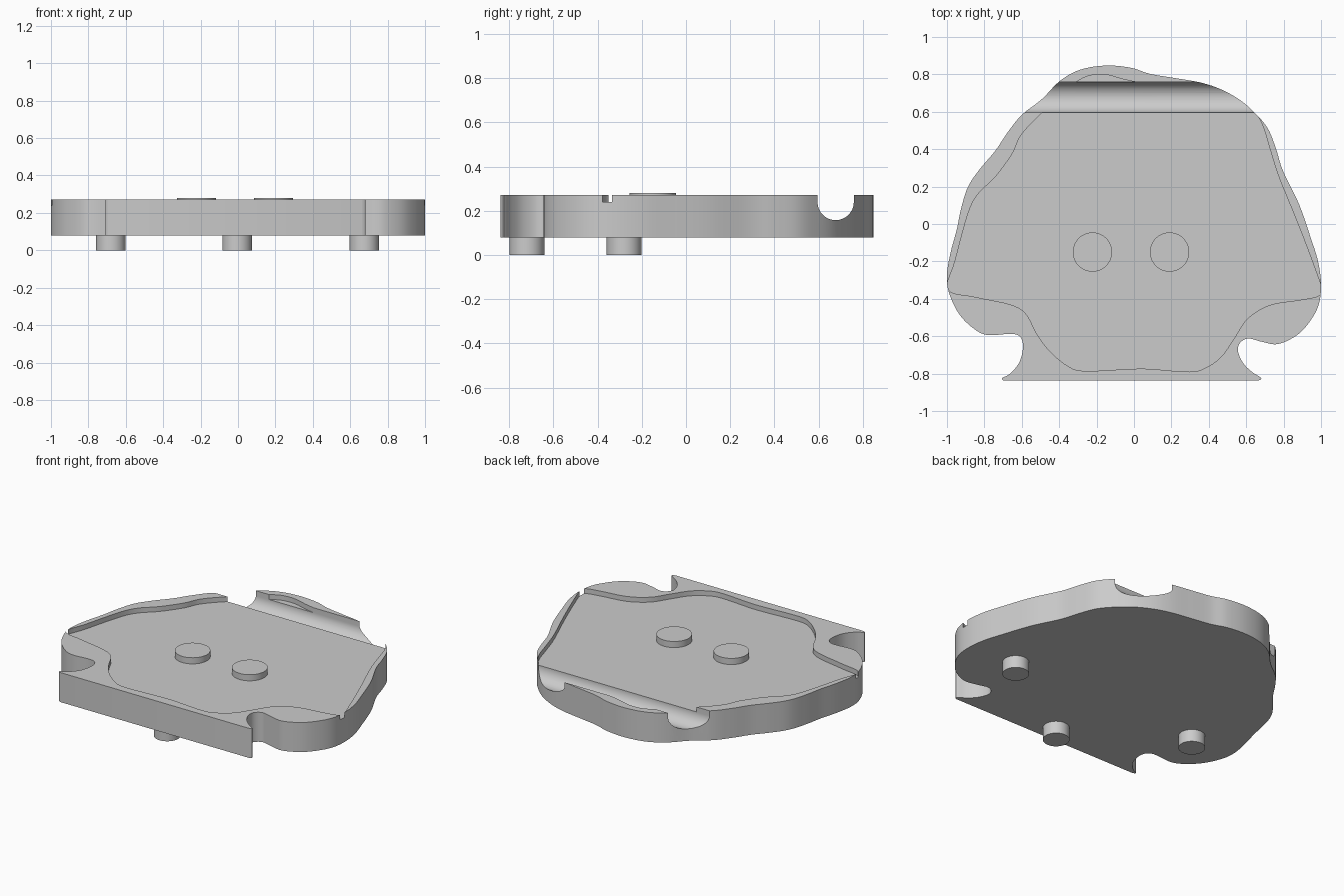
import bpy, bmesh, math
from mathutils import Matrix, Vector

if "Cube" in bpy.data.objects:
    bpy.data.objects.remove(bpy.data.objects["Cube"])

grey = bpy.data.materials.new("plain grey")
grey.diffuse_color = (0.6, 0.6, 0.6, 1)
grey.use_nodes = True
grey.node_tree.nodes["Principled BSDF"].inputs["Base Color"].default_value = grey.diffuse_color


def spline(points, closed, steps=5):
    """Smooth curve through the points (Catmull-Rom)."""
    pts = [Vector(p) for p in points]
    n = len(pts)
    pick = (lambda i: pts[i % n]) if closed else (lambda i: pts[min(max(i, 0), n - 1)])
    out = []
    for i in range(n if closed else n - 1):
        a, b, c, d = (pick(i + k) for k in (-1, 0, 1, 2))
        for s in range(steps):
            t = s / steps
            out.append(0.5 * (2 * b + (c - a) * t + (2 * a - 5 * b + 4 * c - d) * t * t
                              + (3 * b - a - 3 * c + d) * t ** 3))
    if not closed:
        out.append(pts[-1])
    return out


def prism(name, profile, h0, h1, matrix=Matrix()):
    """Extrude a flat profile between two heights."""
    bm = bmesh.new()
    face = bm.faces.new([bm.verts.new((p[0], p[1], h0)) for p in profile])
    top = bmesh.ops.extrude_face_region(bm, geom=[face])["geom"]
    bmesh.ops.translate(bm, vec=(0, 0, h1 - h0),
                        verts=[v for v in top if isinstance(v, bmesh.types.BMVert)])
    bmesh.ops.recalc_face_normals(bm, faces=bm.faces)
    bm.transform(matrix)
    mesh = bpy.data.meshes.new(name)
    bm.to_mesh(mesh)
    bm.free()
    mesh.materials.append(grey)
    obj = bpy.data.objects.new(name, mesh)
    bpy.context.collection.objects.link(obj)
    return obj


def activate(obj):
    bpy.ops.object.select_all(action='DESELECT')
    obj.select_set(True)
    bpy.context.view_layer.objects.active = obj


def smooth(obj):
    activate(obj)
    bpy.ops.object.shade_smooth_by_angle(angle=math.radians(30))


def cut(obj, cutter):
    activate(obj)
    mod = obj.modifiers.new("cut", 'BOOLEAN')
    mod.operation, mod.solver, mod.object = 'DIFFERENCE', 'EXACT', cutter
    bpy.ops.object.modifier_apply(modifier=mod.name)
    bpy.data.objects.remove(cutter)


def circle(x, y, r, n=48):
    return [(x + r * math.cos(2 * math.pi * i / n), y + r * math.sin(2 * math.pi * i / n))
            for i in range(n)]


# Wavy plate outline, clockwise from the front left tip to the front right tip
outline = [
    (-.695, -.838), (-.706, -.825), (-.663, -.80), (-.615, -.743), (-.594, -.668),
    (-.604, -.61), (-.652, -.587), (-.78, -.594), (-.856, -.56), (-.936, -.48),
    (-.99, -.364), (-1, -.267), (-.98, -.15), (-.947, -.027), (-.925, .08),
    (-.888, .198), (-.824, .294), (-.743, .39), (-.674, .492), (-.60, .583),
    (-.492, .668), (-.396, .765), (-.29, .824), (-.155, .847), (-.02, .836),
    (.085, .803), (.22, .78), (.353, .757), (.46, .722), (.567, .663),
    (.652, .588), (.717, .508), (.76, .40), (.797, .283), (.882, .107),
    (.947, -.08), (.984, -.2), (1, -.32), (.988, -.43), (.941, -.52),
    (.872, -.594), (.77, -.642), (.685, -.63), (.61, -.612), (.567, -.636),
    (.556, -.68), (.583, -.743), (.63, -.79), (.68, -.824), (.663, -.838)]
plate = prism("plate", spline(outline, False), 0.08, 0.272)

# Shallow pocket in the top
pocket = [
    (-.171, .80), (-.02, .765), (.25, .722), (.49, .685), (.626, .61), (.684, .535),
    (.727, .40), (.775, .25), (.877, 0), (.968, -.24), (1.003, -.35), (.985, -.385),
    (.888, -.406), (.727, -.433), (.61, -.503), (.54, -.604), (.47, -.706),
    (.39, -.765), (.30, -.79), (.085, -.775), (-.02, -.775), (-.262, -.786),
    (-.353, -.76), (-.45, -.68), (-.519, -.588), (-.578, -.48), (-.663, -.43),
    (-.85, -.39), (-.995, -.35), (-.957, -.2), (-.888, .053), (-.834, .16),
    (-.743, .25), (-.652, .374), (-.60, .48), (-.476, .61), (-.30, .765)]
cut(plate, prism("pocket_cutter", spline(pocket, True), 0.24, 0.4))

# Round-bottomed groove across the back
groove = [(0.677 + 0.082 * math.cos(a), 0.24 + 0.082 * math.sin(a))
          for a in (math.pi * (1 + i / 32) for i in range(33))]
groove += [(0.759, 0.4), (0.595, 0.4)]
along_x = Matrix(((0, 0, 1, 0), (1, 0, 0, 0), (0, 1, 0, 0), (0, 0, 0, 1)))
cut(plate, prism("groove_cutter", groove, -1.3, 1.3, along_x))
smooth(plate)

# Raised discs on the pocket floor
for side, x in (("left", -.222), ("right", .19)):
    smooth(prism(side + "_disc", circle(x, -.15, .105), 0.235, 0.28))

# Three round feet
for name, x, y in (("left_foot", -.68, -.28), ("right_foot", .675, -.28),
                   ("front_foot", -.005, -.72)):
    smooth(prism(name, circle(x, y, .079), 0, 0.085))
